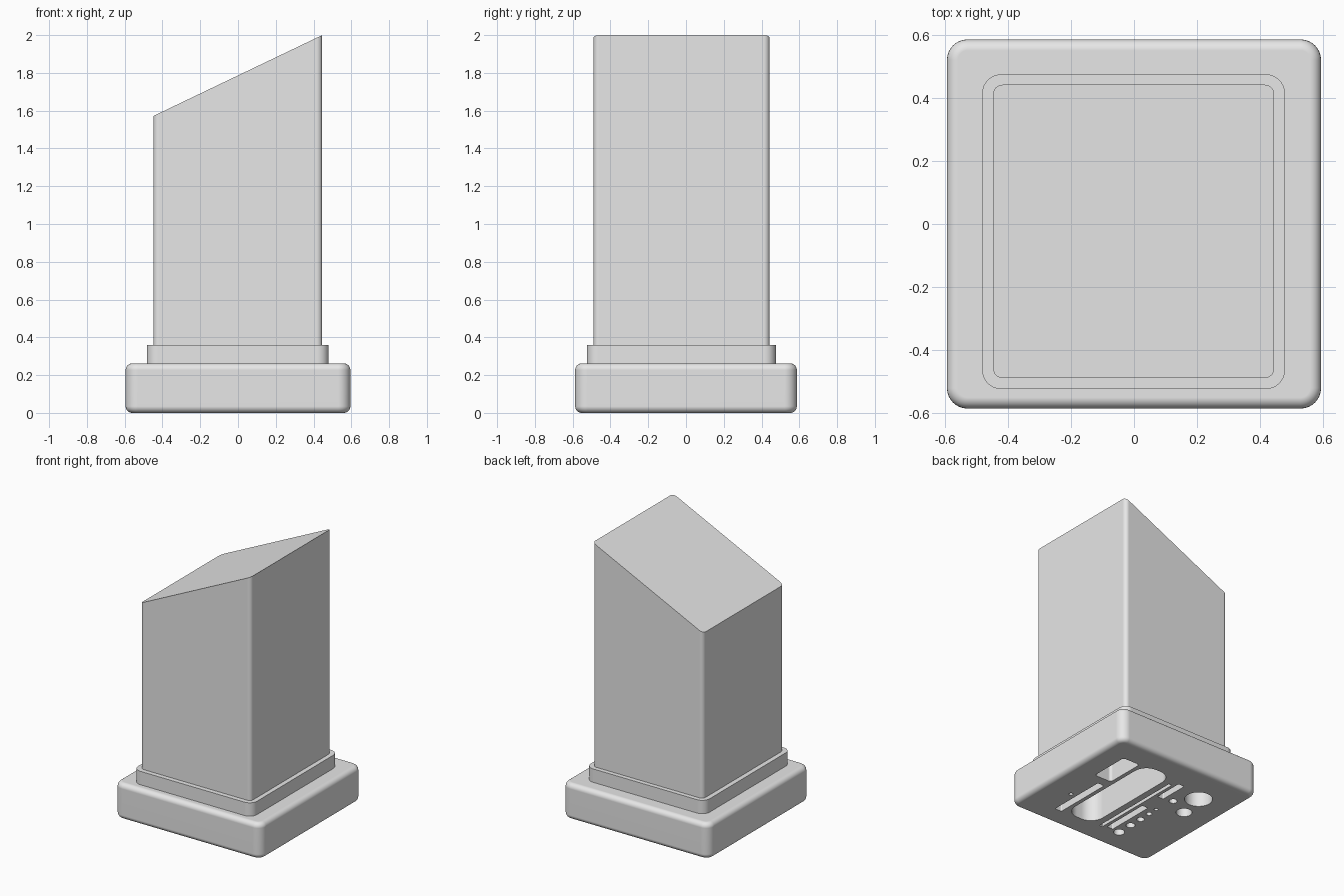
import bpy
import bmesh
from math import sin, cos, pi, radians

cube = bpy.data.objects.get("Cube")
if cube:
    bpy.data.objects.remove(cube, do_unlink=True)

grey = bpy.data.materials.new("plain grey")
grey.use_nodes = True
grey.diffuse_color = (0.8, 0.8, 0.8, 1)
grey.node_tree.nodes["Principled BSDF"].inputs["Base Color"].default_value = (0.8, 0.8, 0.8, 1)


def outline(x0, x1, y0, y1, r, steps=8):
    """Rounded rectangle, counter-clockwise."""
    corners = [(x1 - r, y1 - r), (x0 + r, y1 - r), (x0 + r, y0 + r), (x1 - r, y0 + r)]
    return [(cx + r * cos((q + k / steps) * pi / 2), cy + r * sin((q + k / steps) * pi / 2))
            for q, (cx, cy) in enumerate(corners) for k in range(steps + 1)]


def loft(bm, layers):
    """Closed solid through a list of (outline, z) layers."""
    rings = [[bm.verts.new((x, y, z)) for x, y in pts] for pts, z in layers]
    n = len(rings[0])
    for low, high in zip(rings, rings[1:]):
        for i in range(n):
            j = (i + 1) % n
            bm.faces.new((low[i], low[j], high[j], high[i]))
    bm.faces.new(rings[0][::-1])
    bm.faces.new(rings[-1])
    return rings


def make_object(name, bm):
    mesh = bpy.data.meshes.new(name)
    bm.normal_update()
    bm.to_mesh(mesh)
    bm.free()
    mesh.materials.append(grey)
    obj = bpy.data.objects.new(name, mesh)
    bpy.context.collection.objects.link(obj)
    return obj


def activate(obj):
    bpy.ops.object.select_all(action='DESELECT')
    obj.select_set(True)
    bpy.context.view_layer.objects.active = obj


def finish(obj):
    activate(obj)
    bpy.ops.object.shade_smooth_by_angle(angle=radians(30))
    normals = obj.modifiers.new("face weighted normals", 'WEIGHTED_NORMAL')
    normals.keep_sharp = True


# Base plinth with rounded upper and lower edges
BASE_TOP, EDGE = 0.262, 0.035
arc = [k * pi / 12 for k in range(7)]
profile = [(EDGE * (1 - sin(a)), EDGE * (1 - cos(a))) for a in arc]
profile += [(d, BASE_TOP - z) for d, z in reversed(profile)]
bm = bmesh.new()
loft(bm, [(outline(d - 0.595, 0.595 - d, d - 0.587, 0.587 - d, 0.065 - d), z)
          for d, z in profile])
base = make_object("base", bm)

# Recesses in the underside: slots (x0, x1, y0, y1, corner radius)
slots = [
    (0.28, 0.42, 0.09, 0.39, 0.02),
    (0.01, 0.25, -0.42, 0.41, 0.10),
    (0.28, 0.335, -0.43, 0.02, 0.008),
    (-0.065, -0.04, -0.41, 0.32, 0.005),
    (-0.14, -0.09, -0.39, -0.02, 0.008),
    (-0.14, -0.09, 0.14, 0.36, 0.008),
]
# Round holes (x, y, radius)
holes = [
    (-0.325, 0.29, 0.095), (-0.365, 0.09, 0.054), (-0.21, 0.16, 0.028),
    (0.38, -0.21, 0.014),
    (-0.2, -0.395, 0.038), (-0.2, -0.275, 0.031), (-0.2, -0.17, 0.026),
    (-0.195, -0.075, 0.02), (-0.195, 0, 0.014),
]
bm = bmesh.new()
DEPTH = 0.24
for slot in slots:
    pts = outline(*slot)
    loft(bm, [(pts, -0.1), (pts, DEPTH)])
for x, y, r in holes:
    pts = [(x + r * cos(k * pi / 16), y + r * sin(k * pi / 16)) for k in range(32)]
    loft(bm, [(pts, -0.1), (pts, DEPTH)])
cutter = make_object("recess_cutter", bm)
cutter.hide_render = True
cut = base.modifiers.new("recesses", 'BOOLEAN')
cut.operation = 'DIFFERENCE'
cut.solver = 'EXACT'
cut.object = cutter
activate(base)
bpy.ops.object.modifier_apply(modifier=cut.name)
bpy.data.objects.remove(cutter, do_unlink=True)
finish(base)

# Collar between base and column
bm = bmesh.new()
pts = outline(-0.483, 0.48, -0.525, 0.476, 0.06)
loft(bm, [(pts, BASE_TOP), (pts, 0.36)])
finish(make_object("collar", bm))

# Column with a slanted top, high on the left side
X0, X1, LOW, HIGH = -0.448, 0.446, 1.572, 2.0
bm = bmesh.new()
pts = outline(X0, X1, -0.49, 0.443, 0.03)
rings = loft(bm, [(pts, 0.36), (pts, HIGH)])
for v in rings[-1]:
    v.co.z = LOW + (HIGH - LOW) * (v.co.x - X0) / (X1 - X0)
finish(make_object("column", bm))
